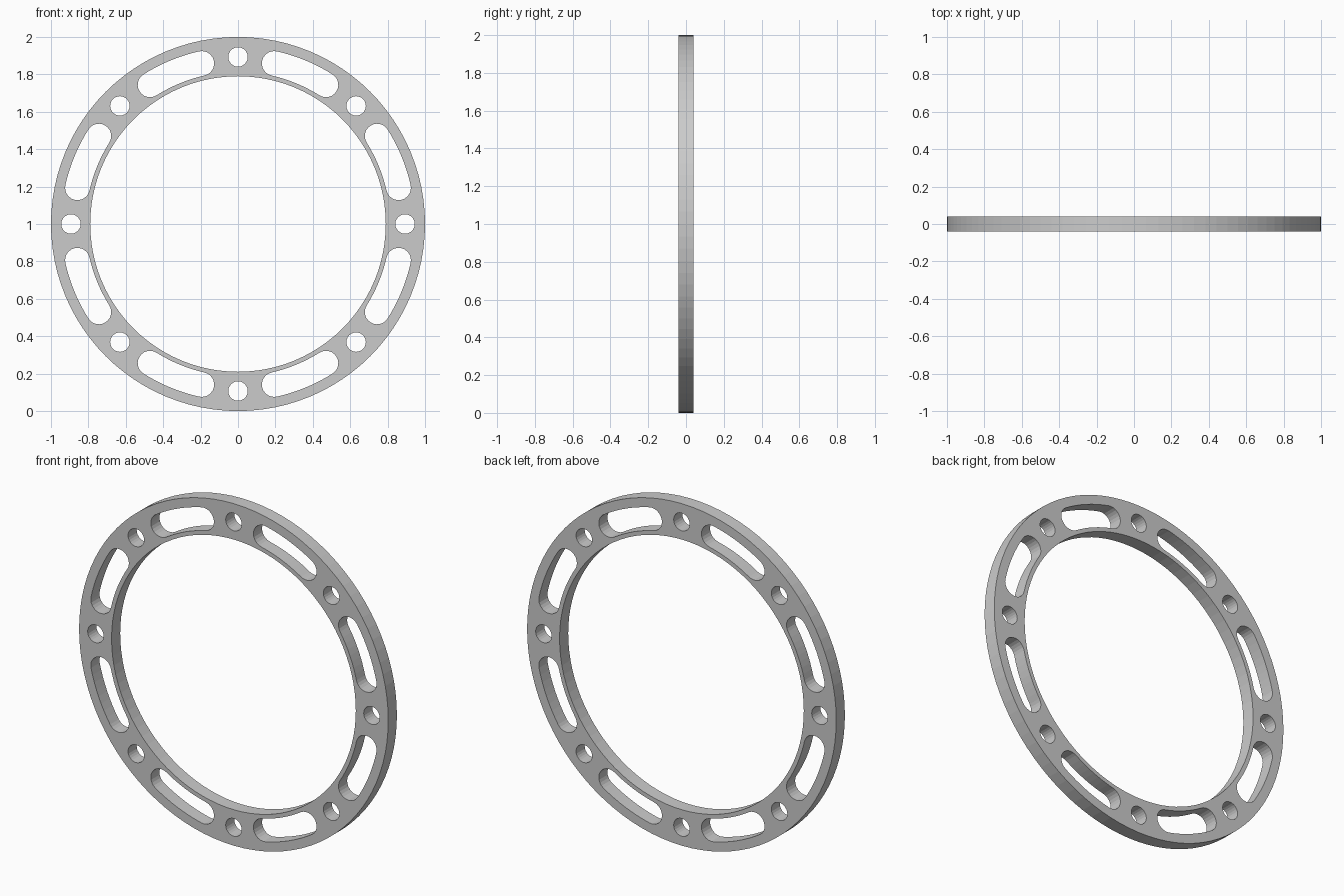
import bpy, bmesh
from math import cos, sin, pi, radians

if "Cube" in bpy.data.objects:
    bpy.data.objects.remove(bpy.data.objects["Cube"])

THICK = 0.08
MID_R, SLOT_R = 0.88, 0.066

curve = bpy.data.curves.new("slotted_ring", 'CURVE')
curve.dimensions = '2D'
curve.fill_mode = 'BOTH'
curve.extrude = THICK / 2


def loop(points):
    s = curve.splines.new('POLY')
    s.points.add(len(points) - 1)
    for p, (x, y) in zip(s.points, points):
        p.co = (x, y, 0, 1)
    s.use_cyclic_u = True
    s.use_smooth = False


def arc(cx, cy, r, a0, a1, n):
    return [(cx + r * cos(a0 + (a1 - a0) * i / n),
             cy + r * sin(a0 + (a1 - a0) * i / n)) for i in range(n + 1)]


def circle(cx, cy, r, n):
    loop(arc(cx, cy, r, 0, 2 * pi, n)[:-1])


def slot(a0, a1):
    # curved slot with round ends
    pts = arc(0, 0, MID_R + SLOT_R, a0, a1, 8)
    pts += arc(MID_R * cos(a1), MID_R * sin(a1), SLOT_R, a1, a1 + pi, 12)[1:]
    pts += arc(0, 0, MID_R - SLOT_R, a1, a0, 8)[1:]
    pts += arc(MID_R * cos(a0), MID_R * sin(a0), SLOT_R, a0 + pi, a0 + 2 * pi, 12)[1:-1]
    loop(pts)


# Rim outlines
circle(0, 0, 1.0, 96)
circle(0, 0, 0.79, 96)

# Eight bolt holes alternating with eight slots
for k in range(8):
    a = k * pi / 4
    circle(0.893 * cos(a), 0.893 * sin(a), 0.052, 24)
    slot(a + radians(12.7), a + radians(32.3))

# Turn the filled outline into an upright mesh ring
ring = bpy.data.objects.new("slotted_ring", curve)
bpy.context.collection.objects.link(ring)
ring.rotation_euler = (pi / 2, 0, 0)
ring.location = (0, 0, 1)
bpy.context.view_layer.objects.active = ring
ring.select_set(True)
bpy.ops.object.convert(target='MESH')
ring = bpy.context.object

bm = bmesh.new()
bm.from_mesh(ring.data)
bmesh.ops.remove_doubles(bm, verts=bm.verts, dist=1e-4)
bmesh.ops.recalc_face_normals(bm, faces=bm.faces)
for f in bm.faces:
    f.smooth = False
bm.to_mesh(ring.data)
bm.free()
